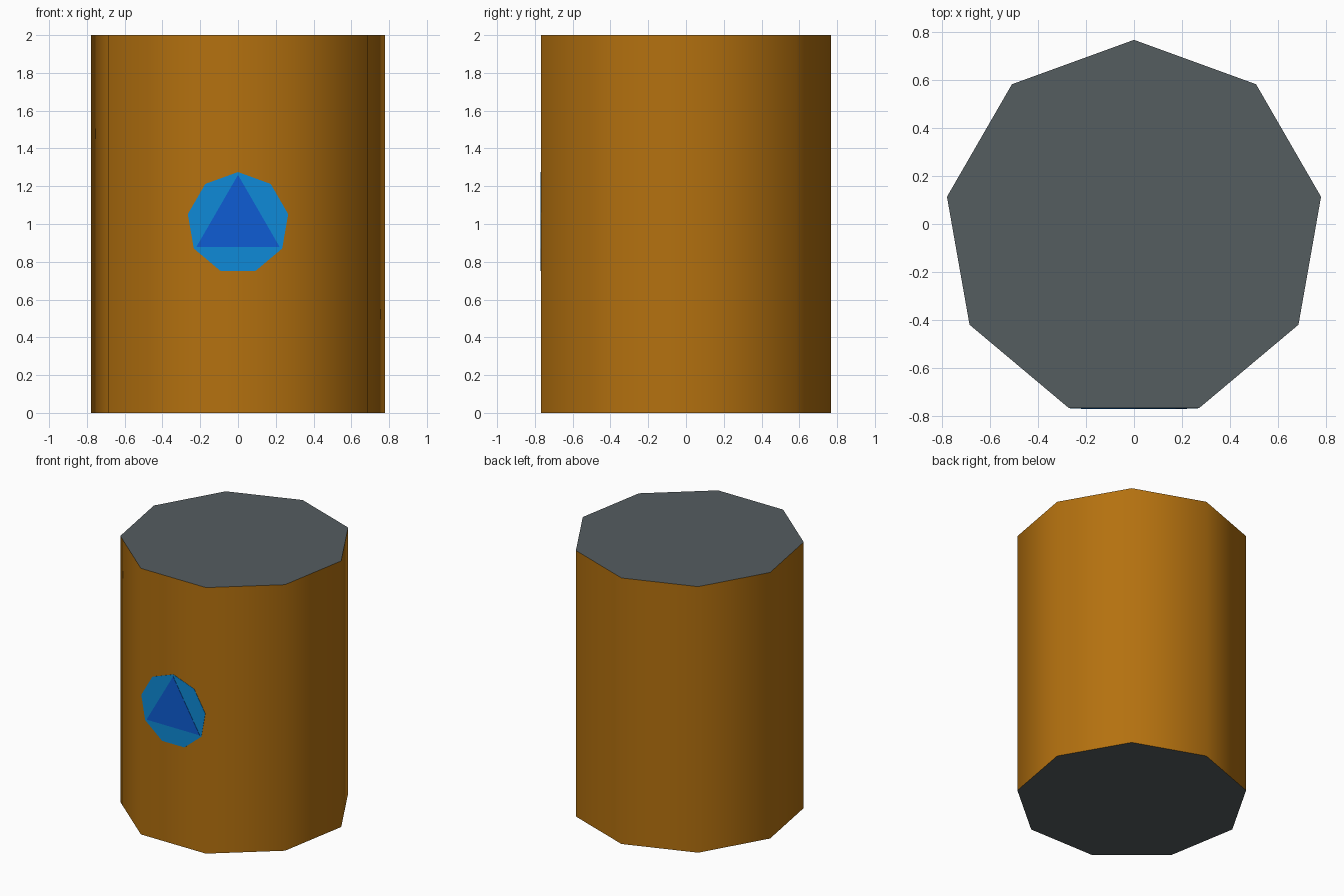
import bpy, bmesh, math

if "Cube" in bpy.data.objects:
    bpy.data.objects.remove(bpy.data.objects["Cube"])

def material(name, rgb):
    m = bpy.data.materials.new(name)
    m.diffuse_color = (*rgb, 1.0)
    m.use_nodes = True
    m.node_tree.nodes["Principled BSDF"].inputs["Base Color"].default_value = m.diffuse_color
    return m

amber = material("amber", (0.456, 0.165, 0.0048))
grey = material("slate grey", (0.089, 0.109, 0.117))
light_blue = material("light blue", (0.0044, 0.254, 0.679))
dark_blue = material("dark blue", (0.0044, 0.107, 0.658))

def ring(n, r):
    # Regular polygon with one corner pointing up
    return [(r * math.sin(2 * math.pi * i / n), r * math.cos(2 * math.pi * i / n))
            for i in range(n)]

def make_object(name, bm, mats):
    bmesh.ops.recalc_face_normals(bm, faces=bm.faces)
    mesh = bpy.data.meshes.new(name)
    bm.to_mesh(mesh)
    bm.free()
    for m in mats:
        mesh.materials.append(m)
    ob = bpy.data.objects.new(name, mesh)
    bpy.context.collection.objects.link(ob)
    return ob

def extrude(bm, points, offset):
    face = bm.faces.new([bm.verts.new(p) for p in points])
    out = bmesh.ops.extrude_face_region(bm, geom=[face], use_keep_orig=True)
    verts = [g for g in out["geom"] if isinstance(g, bmesh.types.BMVert)]
    bmesh.ops.translate(bm, verts=verts, vec=offset)

# Nine-sided can: smooth amber wall, flat grey ends
R, CY = 0.791, -0.024
FRONT = CY - R * math.cos(math.pi / 9)
bm = bmesh.new()
extrude(bm, [(x, y + CY, 0) for x, y in ring(9, R)], (0, 0, 2))
bm.normal_update()
for f in bm.faces:
    cap = len(f.verts) == 9
    f.smooth = not cap
    f.material_index = 1 if cap else 0
    if cap:
        for e in f.edges:
            e.smooth = False
make_object("can_body", bm, [amber, grey])

# Thin emblem plates on the front face
def plate(name, n, r, y_out, mat):
    bm = bmesh.new()
    extrude(bm, [(x, FRONT + 0.001, z + 1.005) for x, z in ring(n, r)],
            (0, -y_out - 0.001, 0))
    make_object(name, bm, [mat])

plate("label_disc", 9, 0.27, 0.002, light_blue)
plate("label_triangle", 3, 0.255, 0.004, dark_blue)
